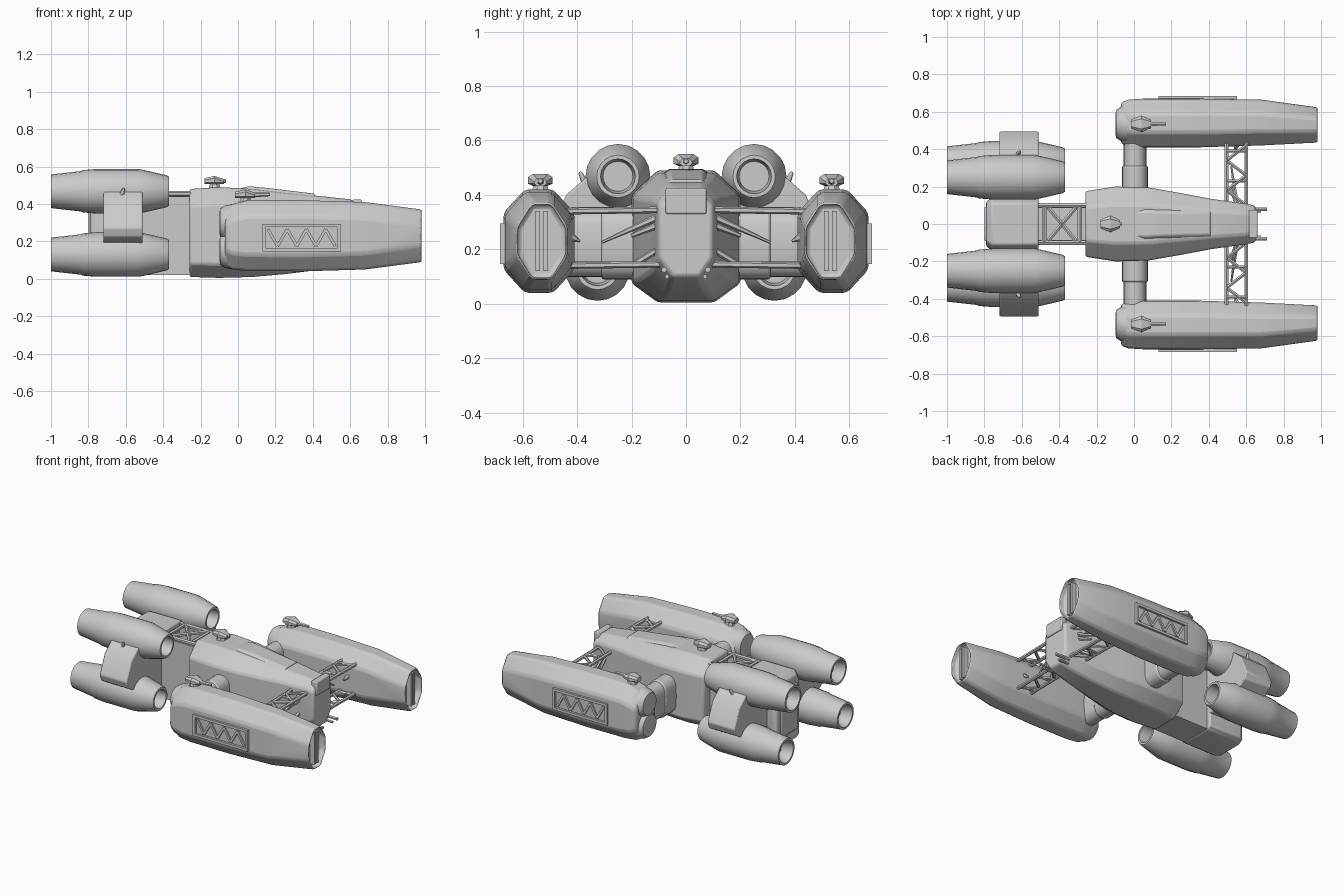
import bpy, bmesh, math
from mathutils import Vector

if "Cube" in bpy.data.objects:
    bpy.data.objects.remove(bpy.data.objects["Cube"])


def finish(bm, name, mirror=False, bevel=0.0, angle=35):
    """Turn a bmesh into a smooth-by-angle object, optionally mirrored over y."""
    bmesh.ops.recalc_face_normals(bm, faces=bm.faces)
    me = bpy.data.meshes.new(name)
    bm.to_mesh(me)
    bm.free()
    ob = bpy.data.objects.new(name, me)
    bpy.context.collection.objects.link(ob)
    bpy.ops.object.select_all(action='DESELECT')
    ob.select_set(True)
    bpy.context.view_layer.objects.active = ob
    bpy.ops.object.shade_smooth_by_angle(angle=math.radians(angle))
    if bevel:
        b = ob.modifiers.new("bevel", 'BEVEL')
        b.width, b.segments, b.limit_method = bevel, 2, 'ANGLE'
    if mirror:
        m = ob.modifiers.new("mirror", 'MIRROR')
        m.use_axis = (False, True, False)
        m.use_clip = False
        m.use_mirror_merge = False
    return ob


def skin(bm, rings, caps=True):
    """Bridge a list of equal-length point rings; returns the last cap."""
    vs = [[bm.verts.new(p) for p in r] for r in rings]
    n = len(vs[0])
    for a, b in zip(vs, vs[1:]):
        for i in range(n):
            bm.faces.new((a[i], a[(i + 1) % n], b[(i + 1) % n], b[i]))
    if caps:
        bm.faces.new(vs[0][::-1])
        return bm.faces.new(vs[-1])


def octagon(x, y0, y1, z0, z1, cy, ct, cb):
    """Chamfered section across x: side inset cy, top and bottom drops ct, cb."""
    return [(x, y0 + cy, z0), (x, y1 - cy, z0), (x, y1, z0 + cb), (x, y1, z1 - ct),
            (x, y1 - cy, z1), (x, y0 + cy, z1), (x, y0, z1 - ct), (x, y0, z0 + cb)]


def box(bm, x0, x1, y0, y1, z0, z1):
    skin(bm, [[(x, y0, z0), (x, y1, z0), (x, y1, z1), (x, y0, z1)] for x in (x0, x1)])


def beam(bm, p, q, r=0.011, r2=None, n=6):
    p, q = Vector(p), Vector(q)
    rot = (q - p).to_track_quat('Z', 'Y')
    rings = []
    for c, rad in ((p, r), (q, r if r2 is None else r2)):
        rings.append([c + rot @ Vector((rad * math.cos(t), rad * math.sin(t), 0))
                      for t in [2 * math.pi * (i + 0.5) / n for i in range(n)]])
    skin(bm, rings)


def lathe_x(bm, profile, y, z, n=20):
    """Closed-end body of revolution around the x direction."""
    skin(bm, [[(x, y + r * math.cos(2 * math.pi * i / n), z + r * math.sin(2 * math.pi * i / n))
               for i in range(n)] for x, r in profile])


# Central hull: tapered chamfered loft
bm = bmesh.new()
hull = [(-0.26, .175, .01, .48), (-0.10, .20, .005, .49), (0.08, .195, .01, .48),
        (0.25, .165, .025, .46), (0.41, .135, .045, .445), (0.60, .108, .08, .425),
        (0.65, .098, .10, .40)]
skin(bm, [octagon(x, -w, w, a, b, w * .48, .09 - max(x, 0) * .07, .07) for x, w, a, b in hull])
finish(bm, "main_hull", bevel=0.012)

# Raised deck on top of the hull and lip at the nose
bm = bmesh.new()
skin(bm, [octagon(x, -w, w, .40, z, .02, .02, .01)
          for x, w, z in ((-.02, .08, .475), (.06, .085, .495), (.16, .08, .485), (.41, .075, .455))])
box(bm, .615, .66, -.075, .075, .33, .425)
finish(bm, "hull_deck", bevel=0.006)

# Neck and rear engine block
bm = bmesh.new()
box(bm, -.52, -.25, -.11, -.085, .03, .44)
box(bm, -.52, -.25, .085, .11, .03, .44)
box(bm, -.52, -.25, -.11, .11, .02, .06)
finish(bm, "neck_walls")
bm = bmesh.new()
skin(bm, [octagon(x, -w, w, .015, z, .03, .05, .02)
          for x, w, z in ((-.79, .12, .45), (-.76, .14, .475), (-.51, .14, .475))])
box(bm, -.80, -.77, -.09, .09, .08, .40)
finish(bm, "engine_block", bevel=0.008)

# Open lattice over the neck
bm = bmesh.new()
for s in (-1, 1):
    beam(bm, (-.52, s * .1, .455), (-.25, s * .1, .455), .014)
    beam(bm, (-.46, s * .09, .455), (-.31, -s * .09, .455), .012)
for x in (-.48, -.29):
    beam(bm, (x, -.1, .455), (x, .1, .455), .013)
finish(bm, "neck_lattice")

# Four engines with hollow ends
prof = [(-.93, .045), (-.95, .06), (-1, .076), (-1, .09), (-.84, .108), (-.83, .113), (-.76, .119),
        (-.53, .119), (-.50, .113), (-.38, .085), (-.37, .078), (-.37, .064), (-.45, .055)]
for name, y, z in (("upper_engine", .25, .468), ("lower_engine", .325, .13)):
    bm = bmesh.new()
    lathe_x(bm, prof, y, z)
    finish(bm, name, True)

# Engine pylon joining each engine pair to the block
bm = bmesh.new()
pyl = [(.10, .42), (.25, .46), (.36, .47), (.44, .40), (.495, .27), (.48, .225),
       (.42, .19), (.33, .14), (.10, .12)]
skin(bm, [[(x, y, z) for y, z in pyl] for x in (-.72, -.51)])
beam(bm, (-.63, .36, .42), (-.61, .39, .485), .02, .01, 4)
finish(bm, "engine_pylon", True, bevel=0.01)

# Side pods with a recessed front mouth
bm = bmesh.new()
pod = [(-.07, .43, .65, .07, .37), (-.03, .415, .665, .05, .40), (.05, .41, .67, .042, .42),
       (.35, .41, .67, .04, .42), (.68, .42, .665, .05, .41), (.97, .435, .625, .088, .372),
       (.99, .442, .618, .096, .364)]
cap = skin(bm, [octagon(x, a, b, c, d, .3 * (b - a), .085, .085)
                for x, a, b, c, d in pod])
bmesh.ops.inset_region(bm, faces=[cap], thickness=0.022)
bmesh.ops.translate(bm, verts=cap.verts, vec=(-.05, 0, 0))
finish(bm, "side_pod", True, bevel=0.015)
bm = bmesh.new()
for y in (.515, .545):
    box(bm, .92, .975, y - .008, y + .008, .12, .34)
finish(bm, "pod_mouth_bars", True)

# Rounded exhaust domes at the pod rear
bm = bmesh.new()
for z in (.15, .30):
    lathe_x(bm, [(-.10, .05), (-.095, .075), (-.07, .092), (-.03, .10), (.02, .10)], .535, z)
finish(bm, "pod_exhaust_domes", True)

# Framed panel with zigzag bracing on the outer side of each pod
bm = bmesh.new()
for z in (.155, .285):
    box(bm, .13, .55, .65, .684, z - .009, z + .009)
for x in (.139, .541):
    box(bm, x - .009, x + .009, .65, .684, .15, .29)
zig = [(.16 + i * .0514, .672, .175 if i % 2 else .265) for i in range(8)]
for p, q in zip(zig, zig[1:]):
    beam(bm, p, q, .011, n=4)
finish(bm, "pod_side_panel", True)

# Rear struts between hull and pods
bm = bmesh.new()
for y0, y1, a in ((.12, .31, .0), (.29, .44, -.008)):
    skin(bm, [[(.005 + (.07 + a) * math.cos(t), y, .22 + (.13 + a) *
                math.copysign(abs(math.sin(t)) ** .5, math.sin(t)))
               for t in [2 * math.pi * i / 20 for i in range(20)]] for y in (y0, y1)])
finish(bm, "rear_strut", True, bevel=0.008)

# Front lattice trusses between hull and pods
bm = bmesh.new()
for z in (.345, .145):
    for x in (.495, .60):
        beam(bm, (x, .09, z), (x, .44, z - .005), .012)
    pts = [(.495 if i % 2 else .60, .10 + i * .08, z) for i in range(5)]
    for p, q in zip(pts, pts[1:]):
        beam(bm, p, q, .01)
    beam(bm, (.495, .39, z), (.60, .39, z), .01)
    beam(bm, (.495, .23, z), (.60, .23, z), .009)
beam(bm, (.55, .10, .32), (.52, .31, .225), .014, .005)
beam(bm, (.55, .10, .29), (.52, .20, .25), .014, .008)
beam(bm, (.55, .10, .20), (.52, .19, .145), .012)
beam(bm, (.55, .43, .25), (.54, .39, .23), .02, .005)
finish(bm, "front_truss", True)

# Nose probes
bm = bmesh.new()
beam(bm, (.60, .08, .125), (.71, .08, .125), .011)
beam(bm, (.60, .07, .10), (.68, .07, .10), .009)
finish(bm, "nose_probes", True)


# Gun turrets: pedestal, faceted head, barrel
def turret(bm, x, y, z, barrel):
    beam(bm, (x, y, z - .02), (x, y, z + .022), .04, .026, 8)
    skin(bm, [octagon(x + dx, y - w, y + w, z + .018, z + h, w * .4, .012, .008)
              for dx, w, h in ((-.055, .024, .05), (0, .045, .062), (.05, .022, .045))])
    beam(bm, (x + .03, y, z + .034), (x + barrel, y, z + .036), .014, .009)


bm = bmesh.new()
turret(bm, .04, .535, .415, .13)
finish(bm, "pod_turret", True, angle=25)
bm = bmesh.new()
turret(bm, -.125, 0, .488, .06)
finish(bm, "hull_turret", angle=25)
